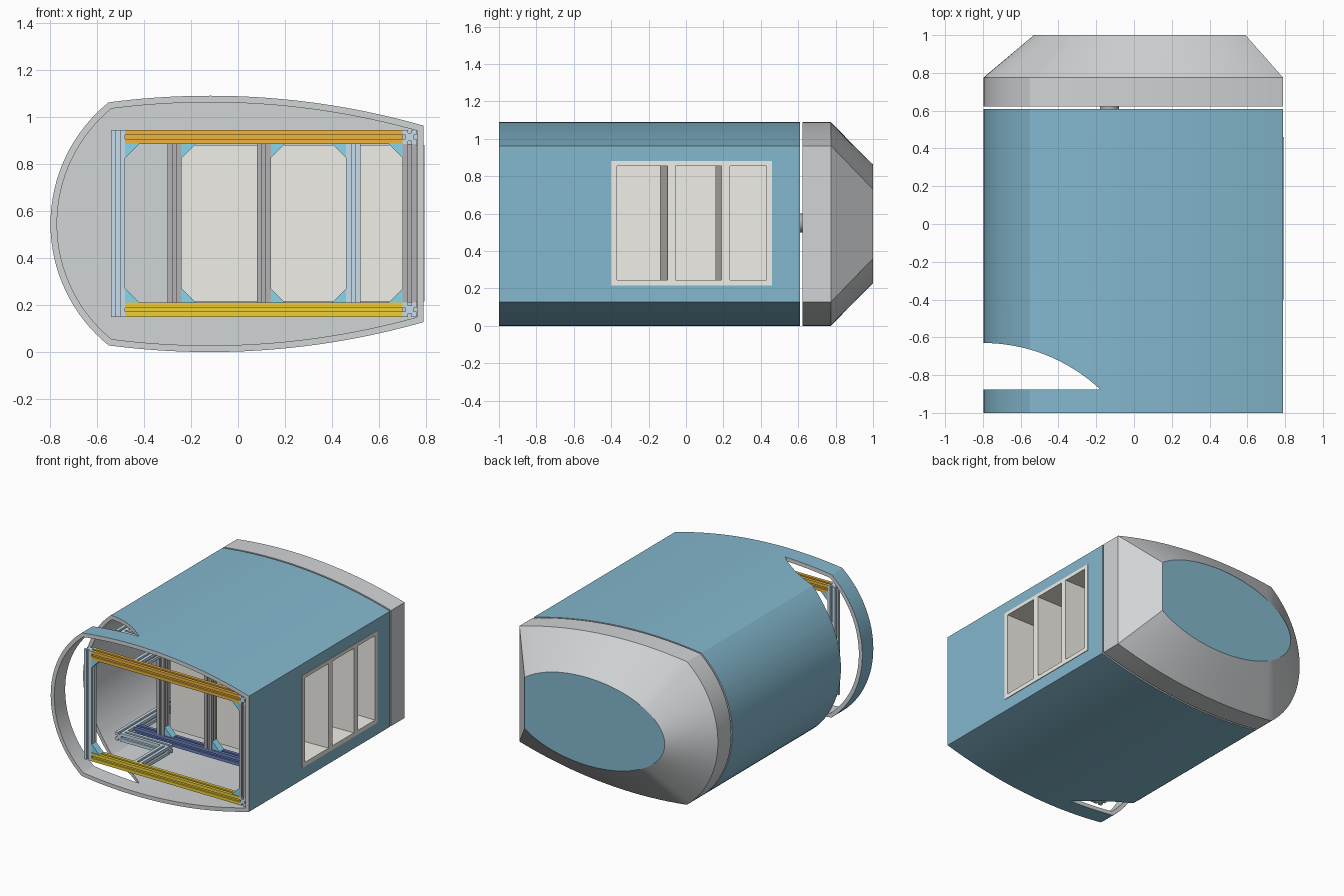
import bpy, bmesh
from math import sin, cos, pi, radians, atan2, hypot
from mathutils import Vector

if "Cube" in bpy.data.objects:
    bpy.data.objects.remove(bpy.data.objects["Cube"])


def material(name, r, g, b):
    m = bpy.data.materials.new(name)
    m.diffuse_color = (r, g, b, 1)
    m.use_nodes = True
    m.node_tree.nodes["Principled BSDF"].inputs["Base Color"].default_value = m.diffuse_color
    return m


GREY = material("grey", 0.64, 0.66, 0.67)
BLUE = material("shell_blue", 0.23, 0.48, 0.62)
CREAM = material("cream", 0.87, 0.86, 0.80)
ORANGE = material("orange", 0.85, 0.46, 0.05)
YELLOW = material("yellow", 0.86, 0.63, 0.04)
NAVY = material("navy", 0.15, 0.22, 0.52)
SKY = material("light_blue", 0.57, 0.73, 0.84)
STEEL = material("steel", 0.45, 0.45, 0.46)
BRACE = material("brace_blue", 0.25, 0.66, 0.84)


def finish(name, bm, mats):
    bmesh.ops.recalc_face_normals(bm, faces=bm.faces)
    me = bpy.data.meshes.new(name)
    bm.to_mesh(me)
    bm.free()
    for m in mats:
        me.materials.append(m)
    ob = bpy.data.objects.new(name, me)
    bpy.context.collection.objects.link(ob)
    return ob


def loft(name, loops, mats, slots):
    """Skin matching loops; slots = material index of first cap, each band, last cap."""
    bm = bmesh.new()
    rings = [[bm.verts.new(p) for p in loop] for loop in loops]
    bm.faces.new(rings[0]).material_index = slots[0]
    for k, (a, b) in enumerate(zip(rings, rings[1:])):
        for i in range(len(a)):
            j = (i + 1) % len(a)
            bm.faces.new((a[i], a[j], b[j], b[i])).material_index = slots[k + 1]
    bm.faces.new(rings[-1]).material_index = slots[-1]
    return finish(name, bm, mats)


def place(p, axis, d):
    return {"x": (d, p[0], p[1]), "y": (p[0], d, p[1]), "z": (p[0], p[1], d)}[axis]


def prism(name, pts, axis, lo, hi, mat=None):
    return loft(name, [[place(p, axis, d) for p in pts] for d in (lo, hi)],
                [mat] if mat else [], [0, 0, 0])


def activate(ob):
    bpy.ops.object.select_all(action="DESELECT")
    ob.select_set(True)
    bpy.context.view_layer.objects.active = ob


def cut(ob, cutter):
    m = ob.modifiers.new("cut", "BOOLEAN")
    m.operation, m.solver, m.object = "DIFFERENCE", "EXACT", cutter
    activate(ob)
    bpy.ops.object.modifier_apply(modifier=m.name)
    bpy.data.objects.remove(cutter)


def smooth(ob):
    activate(ob)
    bpy.ops.object.shade_smooth_by_angle(angle=radians(22))


def arc(c, r, a, b, n):
    return [(c[0] + r * cos(a + (b - a) * i / n), c[1] + r * sin(a + (b - a) * i / n))
            for i in range(n)]


def ellipse(a, b, n):
    return [(0.088 + 0.618 * cos(a + (b - a) * i / n), ZC + 0.3175 * sin(a + (b - a) * i / n))
            for i in range(n)]


# Outer cross-section: shallow top and bottom arcs, round left side, flat right side
ZC, NT, NL = 0.545, 28, 32
R, top_c = 3.31, (-0.12, 1.09 - 3.31)
a0, a1 = atan2(0.965 - top_c[1], 0.91), atan2(1.062 - top_c[1], -0.43)
top = arc(top_c, R, a0, a1, NT)
la = atan2(0.517, -0.416)
left = arc((-0.134, ZC), hypot(0.517, 0.416), la, 2 * pi - la, NL)
bottom = [(x, 2 * ZC - z) for x, z in reversed(top)]
outer = top + left + [(left[0][0], 2 * ZC - left[0][1])] + bottom


def inset(pts, d):
    out = []
    for i, p in enumerate(pts):
        p = Vector(p)
        e1 = (p - Vector(pts[i - 1])).normalized()
        e2 = (Vector(pts[(i + 1) % len(pts)]) - p).normalized()
        n1, n2 = Vector((-e1.y, e1.x)), Vector((-e2.y, e2.x))
        out.append(tuple(p + (n1 + n2) * d / (1 + n1.dot(n2))))
    return out


def at_y(pts, y):
    return [place(p, "y", y) for p in pts]


def box(name, x, y, z, mat=None):
    return prism(name, [(x[0], y[0]), (x[1], y[0]), (x[1], y[1]), (x[0], y[1])], "z", *z, mat)


# Shell: blue outside, grey lining, closed at the back
inner = inset(outer, 0.028)
shell = loft("shell", [at_y(inner, 0.58), at_y(inner, -1), at_y(outer, -1), at_y(outer, 0.61)],
             [GREY, BLUE], [0, 0, 0, 1, 0])
side_opening = [(-1, -0.875), (-0.18, -0.875)] + [
    (-0.8 + 0.907 * sin(t), -1.537 + 0.907 * cos(t))
    for t in [0.753 * (1 - i / 24) for i in range(1, 25)]] + [(-1, -0.63)]
cut(shell, prism("opening_cutter", side_opening, "z", -0.2, 1.3))
cut(shell, box("window_cutter", (0.7, 0.9), (-0.4, 0.46), (0.215, 0.88)))
smooth(shell)

# Rear cap tapering to a blue truncated ellipse
end = ellipse(0.622, 2.38, NT) + ellipse(2.38, 2 * pi - 2.38, NL)
end += [(x, 2 * ZC - z) for x, z in [end[NT]] + end[:NT][::-1]]
cap = loft("rear_cap", [at_y(outer, 0.622), at_y(outer, 0.775), at_y(end, 1)],
           [GREY, BLUE], [0, 0, 0, 1])
smooth(cap)
pin = prism("cap_pin", arc((-0.13, 0.55), 0.05, 0, 2 * pi, 24), "y", 0.6, 0.63, STEEL)
smooth(pin)

# Cabinet with three open bays in the right wall
cabinet = box("cabinet", (-0.26, 0.794), (-0.4, 0.46), (0.215, 0.88), CREAM)
for y0, y1, slant in ((-0.37, -0.1, 0.035), (-0.055, 0.19, 0.035), (0.235, 0.43, 0)):
    bay = [(-0.22, y0), (0.9, y0), (0.9, y1), (0.79, y1), (-0.22, y1 - slant)]
    cut(cabinet, prism("bay_cutter", bay, "z", 0.245, 0.855))

# Slotted framing bars
H, G, D = 0.03, 0.008, 0.013
side = [(H, -G), (H - D, -G), (H - D, G), (H, G), (H, H)]
SLOTTED = []
for c, s in ((1, 0), (0, 1), (-1, 0), (0, -1)):
    SLOTTED += [(x * c - y * s, x * s + y * c) for x, y in side]


def bar(name, axis, centre, lo, hi, mat):
    return prism(name, [(centre[0] + u, centre[1] + v) for u, v in SLOTTED], axis, lo, hi, mat)


def gusset(x, z, sx, sz, y):
    prism("corner_gusset", [(x, z), (x + sx * 0.06, z), (x, z + sz * 0.06)],
          "y", y - 0.025, y + 0.025, BRACE)


LOW, HIGH = 0.18, 0.915
FRONT, STEP, MID, BACK = -0.96, -0.60, -0.47, 0.53
bar("front_top_rail", "x", (FRONT, HIGH), -0.48, 0.70, ORANGE)
bar("front_bottom_rail", "x", (FRONT, LOW), -0.48, 0.70, YELLOW)
bar("front_left_post", "z", (-0.51, FRONT), 0.15, 0.945, SKY)
bar("front_right_post", "z", (0.73, FRONT), 0.21, 0.885, STEEL)

# Rails repeated at floor and ceiling level
for level, z in (("bottom", LOW), ("top", HIGH)):
    bar(level + "_right_rail", "y", (0.73, z), -0.99, 0.56, SKY)
    bar(level + "_step_rail", "x", (STEP, z), -0.48, -0.12, SKY)
    bar(level + "_entry_rail", "y", (-0.15, z), -0.93, -0.63, SKY)
    bar(level + "_left_rail", "y", (-0.51, z), -0.63, 0.50, SKY)
    bar(level + "_middle_rail", "x", (MID, z), -0.48, 0.70, NAVY)
    bar(level + "_back_rail", "x", (BACK, z), -0.54, 0.70, SKY)

# Upright posts
for x, mat in ((-0.27, STEEL), (0.11, STEEL), (0.49, SKY)):
    bar("middle_post", "z", (x, MID), 0.21, 0.885, mat)
for x in (-0.51, 0.73):
    bar("back_post", "z", (x, BACK), 0.21, 0.885, STEEL)

# Corner braces
for z, sz in ((0.21, 1), (0.885, -1)):
    gusset(-0.48, z, 1, sz, FRONT)
    gusset(0.70, z, -1, sz, FRONT)
    gusset(-0.24, z, 1, sz, MID)
    gusset(0.14, z, 1, sz, MID)
    gusset(0.46, z, -1, sz, MID)
